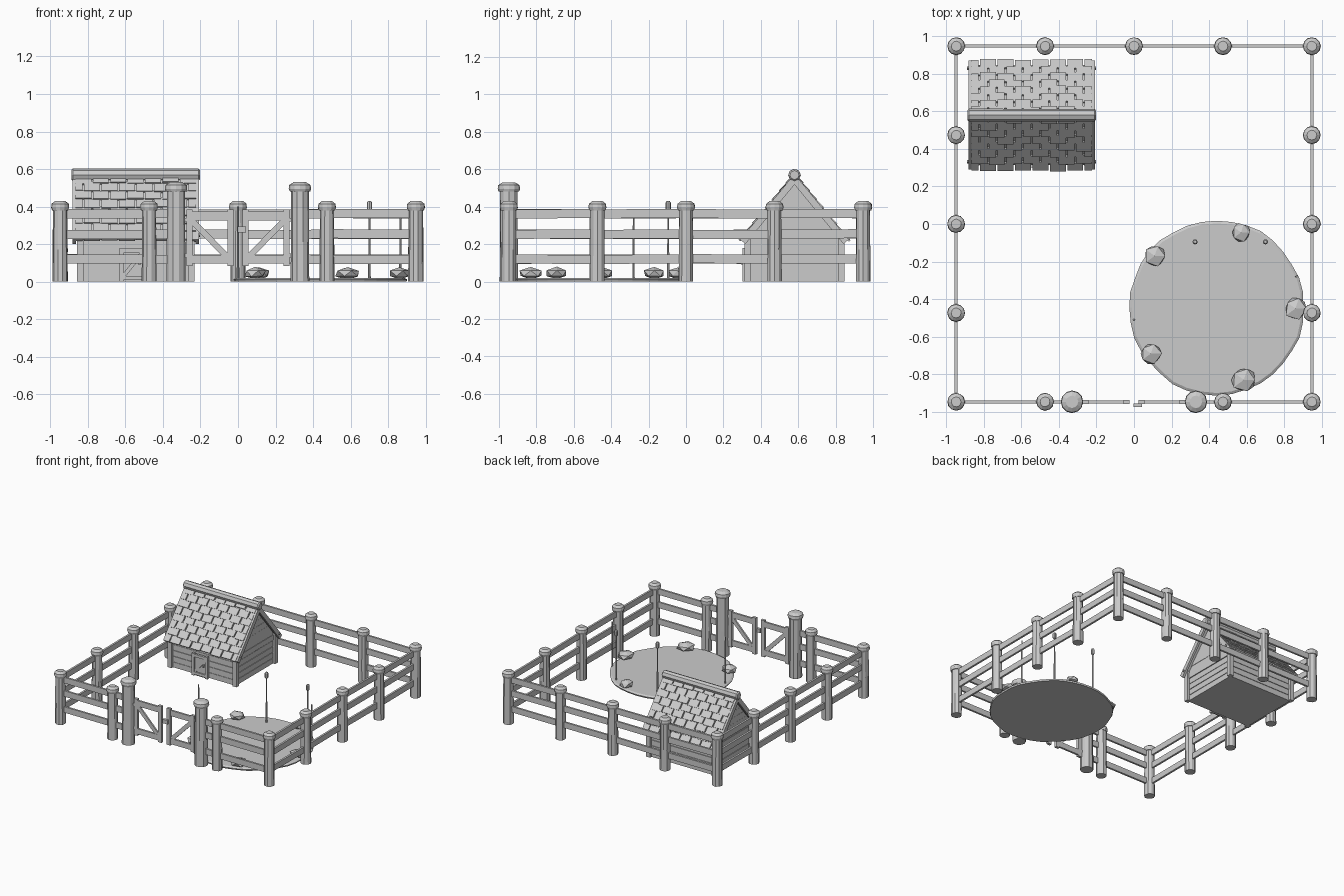
import bpy, bmesh, random
from math import pi, cos, sin, atan2, hypot
from mathutils import Vector, Matrix

if "Cube" in bpy.data.objects:
    bpy.data.objects.remove(bpy.data.objects["Cube"])

random.seed(4)
J = lambda a: random.uniform(-a, a)


def finish(name, bm):
    bmesh.ops.recalc_face_normals(bm, faces=bm.faces)
    me = bpy.data.meshes.new(name)
    bm.to_mesh(me)
    bm.free()
    ob = bpy.data.objects.new(name, me)
    bpy.context.collection.objects.link(ob)
    return ob


def box(bm, centre, size, rot=None):
    m = Matrix.Translation(centre) @ (rot or Matrix()) @ Matrix.Diagonal((*size, 1))
    bmesh.ops.create_cube(bm, size=1, matrix=m)


def span(bm, x0, x1, y0, y1, z0, z1):
    box(bm, ((x0+x1)/2, (y0+y1)/2, (z0+z1)/2), (x1-x0, y1-y0, z1-z0))


def beam(bm, p, q, thick, height):
    """Rectangular bar from p to q, its height lying in the vertical plane."""
    p, q = Vector(p), Vector(q)
    d = (q - p).normalized()
    side = Vector((0, 0, 1)).cross(d).normalized()
    rot = Matrix((d, side, d.cross(side))).transposed().to_4x4()
    box(bm, (p + q)/2, ((q - p).length, thick, height), rot)


def lathe(bm, x, y, profile, n, jit=0.0):
    """Stack of n-sided rings (radius, z), capped at both ends."""
    rings = []
    for r, z in profile:
        rings.append([bm.verts.new((x + (r+J(jit))*cos(2*pi*i/n),
                                    y + (r+J(jit))*sin(2*pi*i/n), z)) for i in range(n)])
    for a, b in zip(rings, rings[1:]):
        for i in range(n):
            bm.faces.new((a[i], a[(i+1) % n], b[(i+1) % n], b[i]))
    bm.faces.new(rings[0][::-1])
    bm.faces.new(rings[-1])


def prism(bm, pts, x0, x1):
    """Extrude a (y, z) outline along x."""
    a = [bm.verts.new((x0, y, z)) for y, z in pts]
    b = [bm.verts.new((x1, y, z)) for y, z in pts]
    n = len(pts)
    bm.faces.new(a[::-1])
    bm.faces.new(b)
    for i in range(n):
        bm.faces.new((a[i], a[(i+1) % n], b[(i+1) % n], b[i]))


def post(name, x, y, r, h):
    bm = bmesh.new()
    lathe(bm, x, y, [(r*1.03, 0), (r, h*0.4), (r*0.97, h-0.04)], 10, 0.0015)
    c = r*1.22
    lathe(bm, x, y, [(c*0.9, h-0.05), (c, h-0.035), (c*0.95, h-0.015), (c*0.55, h)], 12, 0.001)
    finish(name, bm)


# Fence posts and taller gate posts
E, GX = 0.947, 0.33
steps = [-E, -E/2, 0, E/2, E]
spots = {(x, y) for x in steps for y in steps if abs(x) == E or abs(y) == E} - {(0, -E)}
for x, y in sorted(spots):
    post("fence_post", x, y, 0.039, 0.43)
for x in (-GX, GX):
    post("gate_post", x, -E, 0.049, 0.53)

# Fence rails, three per bay
bays = []
for a, b in zip(steps, steps[1:]):
    bays += [((a, E), (b, E)), ((-E, a), (-E, b)), ((E, a), (E, b))]
for s in (-1, 1):
    bays += [((s*E, -E), (s*E/2, -E)), ((s*E/2, -E), (s*GX, -E))]
for a, b in bays:
    bm = bmesh.new()
    for z in (0.362, 0.253, 0.12):
        beam(bm, (*a, z+J(.003)), (*b, z+J(.003)), 0.016, 0.048)
    finish("fence_rails", bm)

# Gate leaves with diagonal braces, and latch
for s in (-1, 1):
    bm = bmesh.new()
    for x in (0.258, 0.04):
        box(bm, (s*x, -E, 0.235), (0.032, 0.022, 0.30))
    for z in (0.35, 0.12):
        beam(bm, (s*0.04, -E, z), (s*0.258, -E, z), 0.016, 0.046)
    beam(bm, (s*0.245, -E, 0.325), (s*0.05, -E, 0.125), 0.013, 0.032)
    for z in (0.33, 0.14):
        box(bm, (s*0.28, -E, z), (0.03, 0.012, 0.02))
    finish("gate_leaf", bm)
bm = bmesh.new()
box(bm, (0.02, -E-0.018, 0.277), (0.045, 0.02, 0.032))
finish("gate_latch", bm)

# Pond disc
bm = bmesh.new()
n, pc = 36, (0.44, -0.445)
wob = [0.466 + J(.005) for _ in range(n)]
rings = [[bm.verts.new((pc[0]+w*k*cos(2*pi*i/n), pc[1]+w*k*sin(2*pi*i/n), z))
          for i, w in enumerate(wob)] for k, z in ((0.99, 0), (1, 0.012), (0.97, 0.02))]
for a, b in zip(rings, rings[1:]):
    for i in range(n):
        bm.faces.new((a[i], a[(i+1) % n], b[(i+1) % n], b[i]))
bm.faces.new(rings[0][::-1])
bm.faces.new(rings[-1])
finish("pond", bm)

# Faceted rocks on the pond rim
for x, y, r in ((0.11, -0.17, .06), (0.57, -0.045, .055), (0.86, -0.45, .065),
                (0.09, -0.69, .06), (0.585, -0.83, .07)):
    bm = bmesh.new()
    bmesh.ops.create_icosphere(bm, subdivisions=1, radius=1)
    for v in bm.verts:
        k = 1 + J(.12)
        v.co = (x + v.co.x*r*k, y + v.co.y*r*k, 0.044 + v.co.z*0.033*k)
    finish("rock", bm)

# Cattails: two with seed heads, two bare stems
for x, y, h, head in ((0.325, -0.095, .43, 1), (0.70, -0.095, .43, 1),
                      (0.0, -0.51, .40, 0), (0.865, -0.28, .38, 0)):
    bm = bmesh.new()
    lathe(bm, x, y, [(.007, .01), (.005, h-.01*head)], 6)
    if head:
        lathe(bm, x, y, [(.009, h-.05), (.014, h-.042), (.014, h-.008), (.008, h)], 8)
    finish("cattail", bm)

# Hut walls: stacked planks with grooves, then stepped gable planks
HX0, HX1, HY, HW = -0.84, -0.25, 0.58, 0.25
bm = bmesh.new()
rows = 5
for i in range(rows):
    o = J(.003)
    z0, z1 = i*0.24/rows, (i+1)*0.24/rows
    span(bm, HX0-o, HX1+o, HY-HW-o, HY+HW+o, z0, z1-0.005)
span(bm, HX0+.006, HX1-.006, HY-HW+.006, HY+HW-.006, 0, 0.24)
finish("hut_walls", bm)
bm = bmesh.new()
half = lambda z: HW*(0.53-z)/0.29
for i in range(6):
    z0, z1, o = 0.235+i*0.049, 0.235+(i+1)*0.049, J(.003)
    prism(bm, [(HY-half(z0), z0), (HY+half(z0), z0), (HY+half(z1)+.002, z1),
               (HY-half(z1)-.002, z1)], HX0-o, HX1+o)
finish("hut_gable", bm)
bm = bmesh.new()
for x in (HX0, HX1):
    for y in (HY-HW, HY+HW):
        box(bm, (x, y, 0.125), (0.035, 0.035, 0.25))
finish("hut_corner_posts", bm)

# Door with frame and cross brace
bm = bmesh.new()
dx, dy = -0.56, HY-HW-0.012
box(bm, (dx, dy, 0.085), (0.13, 0.012, 0.17))
for s in (-1, 1):
    box(bm, (dx+s*0.06, dy-.007, 0.09), (0.022, 0.02, 0.18))
for z in (0.02, 0.165):
    box(bm, (dx, dy-.007, z), (0.13, 0.018, 0.022))
beam(bm, (dx-.05, dy-.008, 0.03), (dx+.05, dy-.008, 0.155), 0.012, 0.02)
box(bm, (dx+.035, dy-.015, 0.10), (0.012, 0.02, 0.02))
finish("hut_door", bm)

# Roof slopes: board, overlapping shingles and gable boards
RX0, RX1, RZ = -0.88, -0.21, 0.565
ang, L = atan2(0.345, 0.285), hypot(0.345, 0.285)
for s in (-1, 1):
    down = Vector((0, s*cos(ang), -sin(ang)))
    nor = Vector((0, s*sin(ang), cos(ang)))
    rot = Matrix((Vector((s, 0, 0)), down, nor)).transposed().to_4x4()
    at = lambda x, t, h: Vector((x, HY, RZ)) + down*t + nor*h
    bm = bmesh.new()
    box(bm, at((RX0+RX1)/2, L/2-.012, -.012), (RX1-RX0-.02, L-.025, 0.016), rot)
    finish("roof_board", bm)
    bm = bmesh.new()
    nr, nc = 8, 7
    w, pitch = (RX1-RX0-.02)/nc, L/8
    for r in range(nr):
        off = w/2*(r % 2)
        for c in range(nc + r % 2):
            a = max(RX0+.01, RX0+.01 + c*w - off)
            b = min(RX1-.01, a + w if c or not off else a + w/2)
            ln = pitch*1.1 + J(.006)
            tilt = rot @ Matrix.Rotation(0.10, 4, 'X')
            box(bm, at((a+b)/2, (r+.5)*pitch + J(.004), .004+J(.002)),
                (b-a-.008, ln, 0.012), tilt)
    finish("roof_shingles", bm)
    bm = bmesh.new()
    for x in (RX0+.008, RX1-.008):
        box(bm, at(x, L/2, -.012), (0.018, L, 0.036), rot)
        box(bm, at(x, L-.045, -.01), (0.032, 0.014, 0.014), rot)
    finish("gable_boards", bm)

# Ridge log
bm = bmesh.new()
m = Matrix.Translation(((RX0+RX1)/2, HY, 0.569)) @ Matrix.Rotation(pi/2, 4, 'Y')
bmesh.ops.create_cone(bm, cap_ends=True, segments=8, radius1=0.034, radius2=0.033,
                      depth=0.685, matrix=m)
bmesh.ops.bevel(bm, geom=[e for e in bm.edges if any(len(f.verts) == 8 for f in e.link_faces)],
                offset=0.008, segments=1, affect='EDGES')
finish("roof_ridge", bm)
